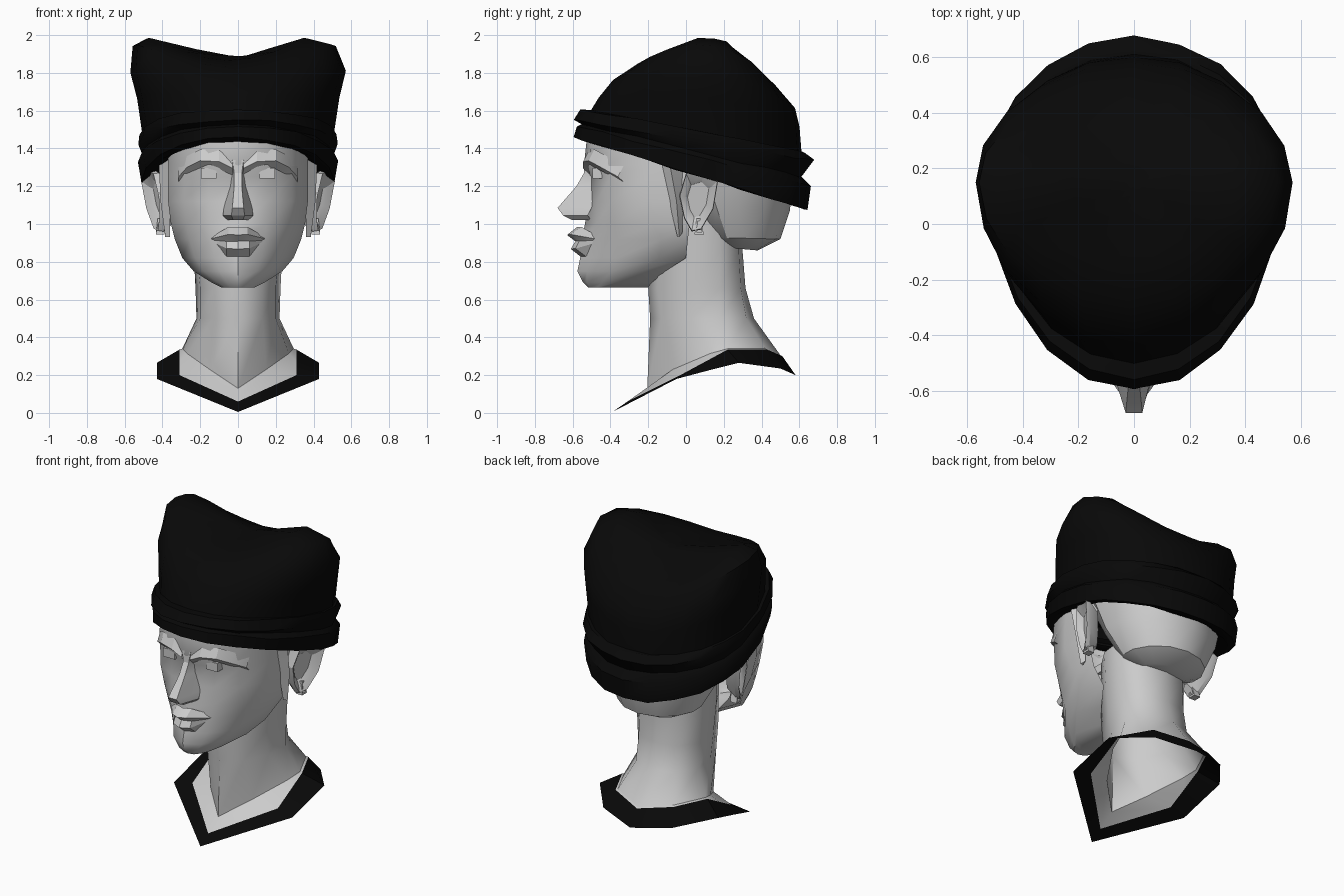
import bpy, math, random
from mathutils import Vector

if "Cube" in bpy.data.objects:
    bpy.data.objects.remove(bpy.data.objects["Cube"])

random.seed(4)


def material(name, v):
    m = bpy.data.materials.new(name)
    m.diffuse_color = (v, v, v, 1)
    m.use_nodes = True
    m.node_tree.nodes["Principled BSDF"].inputs["Base Color"].default_value = m.diffuse_color
    return m


SKIN = material("grey skin", 0.6)
BLACK = material("black cloth", 0.0025)


def build(name, verts, faces, mat, angle=35):
    me = bpy.data.meshes.new(name)
    me.from_pydata([Vector(v) for v in verts], [], faces)
    me.validate()
    me.materials.append(mat)
    me.shade_smooth()
    me.set_sharp_from_angle(angle=math.radians(angle))
    ob = bpy.data.objects.new(name, me)
    bpy.context.collection.objects.link(ob)
    return ob


def loft(name, rows, mat, closed=True, bottom=False, top=False, flip=False, angle=35):
    """Skin rows of equal length, listed from bottom to top."""
    n = len(rows[0])
    faces = []
    for r in range(len(rows) - 1):
        for j in range(n if closed else n - 1):
            k = (j + 1) % n
            faces.append((r * n + j, r * n + k, (r + 1) * n + k, (r + 1) * n + j))
    if bottom:
        faces.append(tuple(reversed(range(n))))
    if top:
        faces.append(tuple(range((len(rows) - 1) * n, len(rows) * n)))
    if flip:
        faces = [f[::-1] for f in faces]
    return build(name, [p for r in rows for p in r], faces, mat, angle)


def mirrored(half):
    """Complete a half ring that runs from the front centre to the back centre."""
    return half + [(-x, y, z) for x, y, z in half[-2:0:-1]]


def spread(half):
    """Complete a half row that runs from the front centre to one side."""
    return [(-x, y, z) for x, y, z in half[:0:-1]] + half


def egg(w, yf, zf, yb, zb, lift=0, dx=0, mid=0.15, n=20, jitter=0):
    """Egg-shaped ring, widest at y = mid, tilted from front to back."""
    ring = []
    for i in range(n):
        a = 2 * math.pi * i / n - math.pi / 2
        c, s = math.cos(a), math.sin(a)
        y = mid + s * ((yb - mid) if s > 0 else (mid - yf))
        t = (y - yf) / (yb - yf)
        k = 1 + random.uniform(-jitter, jitter)
        ring.append((dx + w * c * k, y * k,
                     zf + (zb - zf) * t + lift * c * c + random.uniform(-jitter, jitter)))
    return ring


# Collar, chest skin and neck
outer = [(0, -.39, .005), (.43, -.05, .18), (.43, .12, .225), (.43, .28, .265), (.25, .5, .235), (0, .58, .2)]
inner = [(0, -.31, .06), (.31, -.03, .2), (.31, .1, .27), (.31, .22, .335), (.21, .43, .335), (0, .51, .30)]
base = [(0, -.205, .13), (.15, -.07, .23), (.27, .13, .315), (.295, .22, .34), (.2, .42, .34), (0, .5, .305)]
loft("collar", [mirrored(outer), mirrored(inner)], BLACK)
loft("chest_skin", [mirrored(inner), mirrored(base)], SKIN)
neck_rows = [base]
for z, side, pts in [
        (.5, .22, [(0, -.19), (.13, -.13), (.20, .03), (.14, .32), (0, .36)]),
        (.66, .225, [(0, -.20), (.13, -.15), (.20, .0), (.14, .29), (0, .315)]),
        (.85, .235, [(0, -.20), (.14, -.14), (.22, .0), (.14, .28), (0, .30)]),
        (1.05, .25, [(0, -.20), (.14, -.14), (.23, .0), (.14, .28), (0, .30)])]:
    p = pts[:3] + [(side, .18)] + pts[3:]
    neck_rows.append([(x, y, z) for x, y in p])
loft("neck", [mirrored(r) for r in neck_rows], SKIN, angle=52)

# Face and jaw: z, front y, two cheek setbacks, half width, jaw edge y, underside x and y
face_rows = []
for z, yf, a, b, w, ys, xb, yb in [
        (.665, -.52, .01, .05, .09, -.42, .06, -.20),
        (.69, -.545, .02, .10, .14, -.37, .09, -.18),
        (.75, -.575, .05, .18, .235, -.25, .16, -.11),
        (.82, -.56, .065, .195, .295, -.14, .235, .0),
        (.92, -.55, .065, .185, .335, -.13, .32, .01),
        (1.0, -.535, .06, .16, .355, -.17, .35, .02),
        (1.12, -.515, .045, .12, .37, -.20, .365, .05),
        (1.25, -.51, .045, .11, .37, -.20, .365, .10),
        (1.315, -.54, .03, .13, .37, -.19, .365, .10),
        (1.45, -.525, .02, .13, .37, -.18, .365, .10)]:
    face_rows.append(spread([(0, yf, z), (.42 * w, yf + a, z), (.77 * w, yf + b, z),
                             (w, ys, z), (xb, yb, z)]))
loft("face", face_rows, SKIN, closed=False, bottom=True, angle=40)

# Back of the skull, ending under the cloth
loft("skull", [egg(w, yf, zf, yb, zb, mid=m, n=14) for w, yf, zf, yb, zb, m in [
    (.16, .16, .88, .38, .86, .27), (.27, .10, .93, .50, .92, .25), (.36, .0, 1.12, .55, 1.07, .2),
    (.405, -.15, 1.38, .56, 1.18, .17)]], SKIN, bottom=True)

# Nose: z, half width at ridge, half width at base, ridge y, base y
loft("nose", [[(-wb, yb, z), (-wt, yt, z), (wt, yt, z), (wb, yb, z)] for z, wt, wb, yt, yb in [
    (1.02, .025, .055, -.60, -.50), (1.045, .035, .08, -.65, -.52), (1.085, .03, .075, -.68, -.50),
    (1.2, .02, .045, -.58, -.48), (1.27, .02, .035, -.54, -.48), (1.34, .03, .05, -.535, -.50)]],
    SKIN, closed=True, bottom=True, angle=25)


def lip(name, *rows):
    loft(name, [spread(r) for r in rows], SKIN, closed=False, angle=25)


lip("upper_lip", [(0, -.585, .908), (.06, -.565, .908), (.142, -.475, .915)],
    [(0, -.63, .942), (.05, -.61, .945), (.143, -.485, .922)],
    [(0, -.575, .985), (.05, -.555, .985), (.14, -.46, .932)])
lip("lower_lip", [(0, -.555, .825), (.06, -.53, .828), (.115, -.46, .875)],
    [(0, -.61, .868), (.06, -.585, .87), (.125, -.48, .9)],
    [(0, -.585, .91), (.06, -.565, .91), (.142, -.475, .916)])


def box(name, c, s, mat):
    vs = [(c[0] + s[0] * i, c[1] + s[1] * j, c[2] + s[2] * k)
          for k in (-1, 1) for i, j in ((-1, -1), (1, -1), (1, 1), (-1, 1))]
    loft(name, [vs[:4], vs[4:]], mat, bottom=True, top=True)


for side, label in ((1, "right"), (-1, "left")):
    def sided(pts):
        return [(side * x, y, z) for x, y, z in pts]

    # Brow ridge with an overhanging underside
    ridge = [(.03, -.545, 1.295), (.10, -.545, 1.33), (.20, -.515, 1.335), (.27, -.45, 1.30), (.315, -.36, 1.25)]
    loft(label + "_brow", [
        sided([(x, y + .05, z - .045) for x, y, z in ridge]), sided(ridge),
        sided([(x, y + .03, z + .06) for x, y, z in ridge])],
        SKIN, closed=False, flip=side < 0, angle=20)

    # Eye
    box(label + "_eye", (side * .155, -.465, 1.268), (.042, .03, .028), SKIN)

    # Ear: outer rim, bowl and root; it flares out towards the back
    rim = [(-.035, 1.15), (-.01, 1.03), (.03, .96), (.08, .97), (.145, 1.08), (.17, 1.23), (.10, 1.30), (.0, 1.27)]

    def flare(k, dx):
        r = []
        for y, z in rim:
            yy, zz = .06 + (y - .06) * k, 1.13 + (z - 1.13) * k
            r.append((.405 + .42 * (yy + .03) + .12 * (zz - 1.1) + dx, yy, zz))
        return sided(r)
    loft(label + "_ear", [flare(.7, -.09), flare(1, -.02), flare(.97, .01), flare(.72, -.01), flare(.55, -.03)],
         SKIN, top=True, flip=side < 0, angle=25)

    # Lock in front of the ear
    loft(label + "_sideburn", [
        sided([(.36, -.045, .93), (.385, -.035, .93), (.36, -.02, .95)]),
        sided([(.36, -.09, 1.12), (.41, -.05, 1.12), (.36, -.015, 1.12)]),
        sided([(.36, -.14, 1.34), (.42, -.09, 1.34), (.37, -.02, 1.34)])],
        SKIN, bottom=True, flip=side > 0, angle=20)

    # Earring: small open trapezoid frame
    frame = []
    for cy, cz in ((.055, 1.03), (.075, 1.03), (.095, .945), (.045, .945)):
        dy, dz = (cy - .07) * .45, (cz - .985) * .3
        cx = .41 - (cz - .985) * .1
        frame.append(sided([(cx - .025, cy, cz), (cx + .02, cy, cz),
                            (cx + .02, cy - dy, cz - dz), (cx - .025, cy - dy, cz - dz)]))
    loft(label + "_earring", frame + [frame[0]], SKIN, flip=side > 0)

# Wrapped head cloth: two folded bands, then a crown raised at both sides
bands = [(.42, -.50, 1.45, .53, 1.14), (.49, -.53, 1.435, .57, 1.10), (.51, -.595, 1.46, .645, 1.075),
         (.53, -.58, 1.52, .66, 1.2), (.505, -.55, 1.53, .61, 1.25), (.53, -.595, 1.55, .675, 1.335),
         (.52, -.56, 1.61, .63, 1.38)]
crown = [(.505, -.50, 1.60, .61, 1.38, 0, 0), (.535, -.46, 1.67, .60, 1.52, .08, 0),
         (.57, -.385, 1.76, .58, 1.61, .13, 0), (.54, -.275, 1.83, .485, 1.715, .18, -.02),
         (.43, -.13, 1.87, .36, 1.80, .155, -.06), (.2, .02, 1.88, .25, 1.855, .06, -.03),
         (.03, .10, 1.89, .15, 1.885, 0, 0)]
rows = [egg(*b, jitter=.006) for b in bands] + [egg(*c, jitter=.006) for c in crown[:-1]] + [egg(*crown[-1])]
loft("head_cloth", rows, BLACK, top=True, angle=50)
